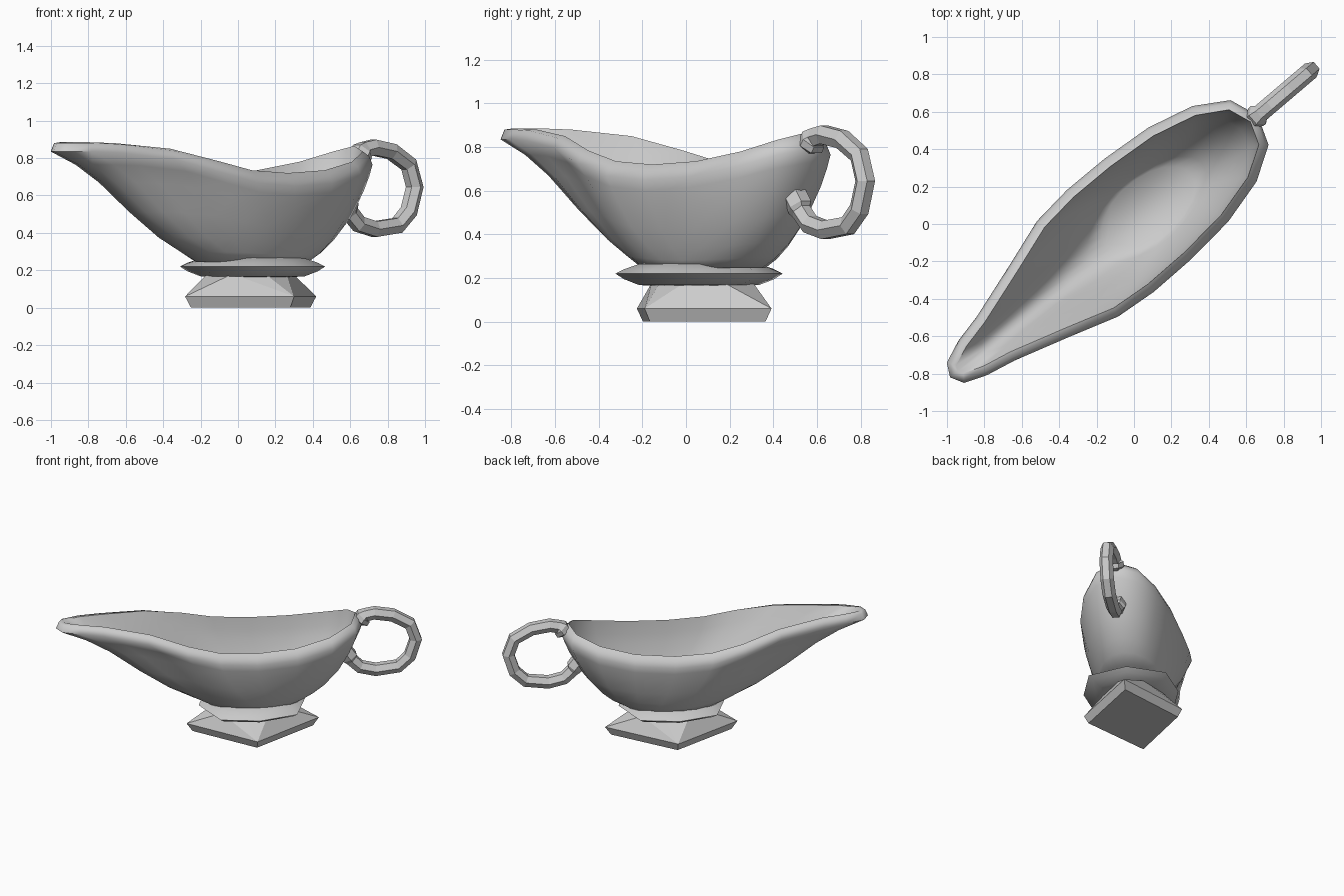
import bpy, bmesh, math
from mathutils import Vector

if "Cube" in bpy.data.objects:
    bpy.data.objects.remove(bpy.data.objects["Cube"])

ANGLE = math.radians(40.4)   # long axis of the boat in the ground plane


def finish(name, bm, smooth=None, turned=True):
    bmesh.ops.recalc_face_normals(bm, faces=bm.faces)
    me = bpy.data.meshes.new(name)
    bm.to_mesh(me)
    bm.free()
    ob = bpy.data.objects.new(name, me)
    bpy.context.collection.objects.link(ob)
    if turned:
        ob.rotation_euler.z = ANGLE
        ob.location = (-0.013 * math.sin(ANGLE), 0.013 * math.cos(ANGLE), 0)
    if smooth:
        bpy.ops.object.select_all(action='DESELECT')
        ob.select_set(True)
        bpy.context.view_layer.objects.active = ob
        bpy.ops.object.shade_smooth_by_angle(angle=math.radians(smooth))
    return ob


def loft(rings):
    bm = bmesh.new()
    loops = [[bm.verts.new(p) for p in r] for r in rings]
    n = len(loops[0])
    for a, b in zip(loops, loops[1:]):
        for i in range(n):
            j = (i + 1) % n
            bm.faces.new((a[i], a[j], b[j], b[i]))
    bm.faces.new(loops[0])
    bm.faces.new(loops[-1])
    return bm


def inset(ring, d):
    # move every point of a horizontal outline inward
    out, n = [], len(ring)
    for i, p in enumerate(ring):
        t = ring[(i + 1) % n] - ring[i - 1]
        t.z = 0
        t.normalize()
        out.append(p + Vector((-t.y, t.x, 0)) * d)
    return out


# Bowl: half outline (length, half width, rim height) from back to spout
half = [(.88, 0, .865), (.822, .157, .835), (.646, .265, .78), (.392, .33, .735),
        (.107, .355, .72), (-.155, .358, .735), (-.385, .335, .785),
        (-.65, .25, .85), (-.96, .155, .88), (-1.12, .12, .885),
        (-1.243, .071, .885), (-1.28, 0, .885)]
outline = half + [(u, -w, z) for u, w, z in half[-2:0:-1]]
N = len(outline)


def layer(v, body, spout):
    ring = []
    for i, (u, w, z) in enumerate(outline):
        a = 2 * math.pi * i / N
        s = min(max((-u + .1) / 1.1, 0), 1)
        s = s * s * (3 - 2 * s)
        h = body + (spout - body) * s
        hw = body + (spout - body) * s * .5
        top = z - .07 + .02 * s
        bu, bw = .11 + .35 * math.cos(a), .22 * math.sin(a)
        ring.append(Vector((bu + (u - bu) * h, bw + (w - bw) * hw, .245 + (top - .245) * v)))
    return ring


steps = [(0, 0, 0), (.09, .2, .11), (.22, .4, .26), (.45, .66, .46),
         (.72, .86, .67), (.88, .95, .83), (1, 1, 1)]
outer = [layer(*s) for s in steps]
lip = [p + Vector((0, 0, .045)) for p in inset(outer[-1], .018)]
rim = inset([Vector(p) for p in outline], .052)
inner = [[p + Vector((0, 0, .025)) for p in inset(r, .055)] for r in outer[-2::-1]]
finish("bowl", loft(outer + [lip, rim] + inner), 62)

# Handle: six-sided tube along a hoop in the boat's middle plane, flared at its ends
path = [(.735, .59, .03), (.755, .572, .06), (.79, .525, .06), (.80, .505, .048), (.86, .447, .048),
        (.97, .42, .048), (1.13, .44, .048), (1.21, .515, .048), (1.252, .645, .048),
        (1.21, .765, .048), (1.09, .835, .048), (.96, .857, .048), (.90, .845, .048),
        (.885, .835, .062), (.865, .805, .062), (.85, .79, .03)]
rings = []
for i, (u, z, r) in enumerate(path):
    p, q = path[max(i - 1, 0)], path[min(i + 1, len(path) - 1)]
    t = Vector((q[0] - p[0], 0, q[1] - p[1])).normalized()
    side = Vector((-t.z, 0, t.x))
    angles = [(k + .5) * math.pi / 3 for k in range(6)]
    rings.append([Vector((u, r * math.sin(a), z)) + side * r * math.cos(a) for a in angles])
finish("handle", loft(rings))

# Collar: flattened octagonal ring between bowl and foot
radii = [.388, .38, .383, .335] * 2


def octagon(scale, z):
    return [Vector((.078 + r * scale * math.cos(k * math.pi / 4),
                    .06 + r * scale * math.sin(k * math.pi / 4), z)) for k, r in enumerate(radii)]


collar = [(.6, .165), (.72, .168), (.9, .195), (1, .22), (.9, .24), (.72, .264), (.6, .27)]
finish("collar", loft([octagon(s, z) for s, z in collar]), 75, turned=False)

# Foot: skewed four-cornered plinth with an octagonal top
bm = bmesh.new()
for x, y in [(-.283, -.225), (.30, -.19), (.418, .392), (-.165, .33)]:
    bm.verts.new((x, y, .06))
    bm.verts.new((.07 + (x - .07) * .91, .085 + (y - .085) * .91, 0))
for k in range(8):
    a = math.pi / 8 + k * math.pi / 4
    r = .25 if k % 4 < 2 else .21
    bm.verts.new((.065 + r * math.cos(a), .075 + r * math.sin(a), .18))
bmesh.ops.convex_hull(bm, input=bm.verts)
bmesh.ops.dissolve_limit(bm, angle_limit=.02, verts=bm.verts, edges=bm.edges)
finish("foot", bm, turned=False)
